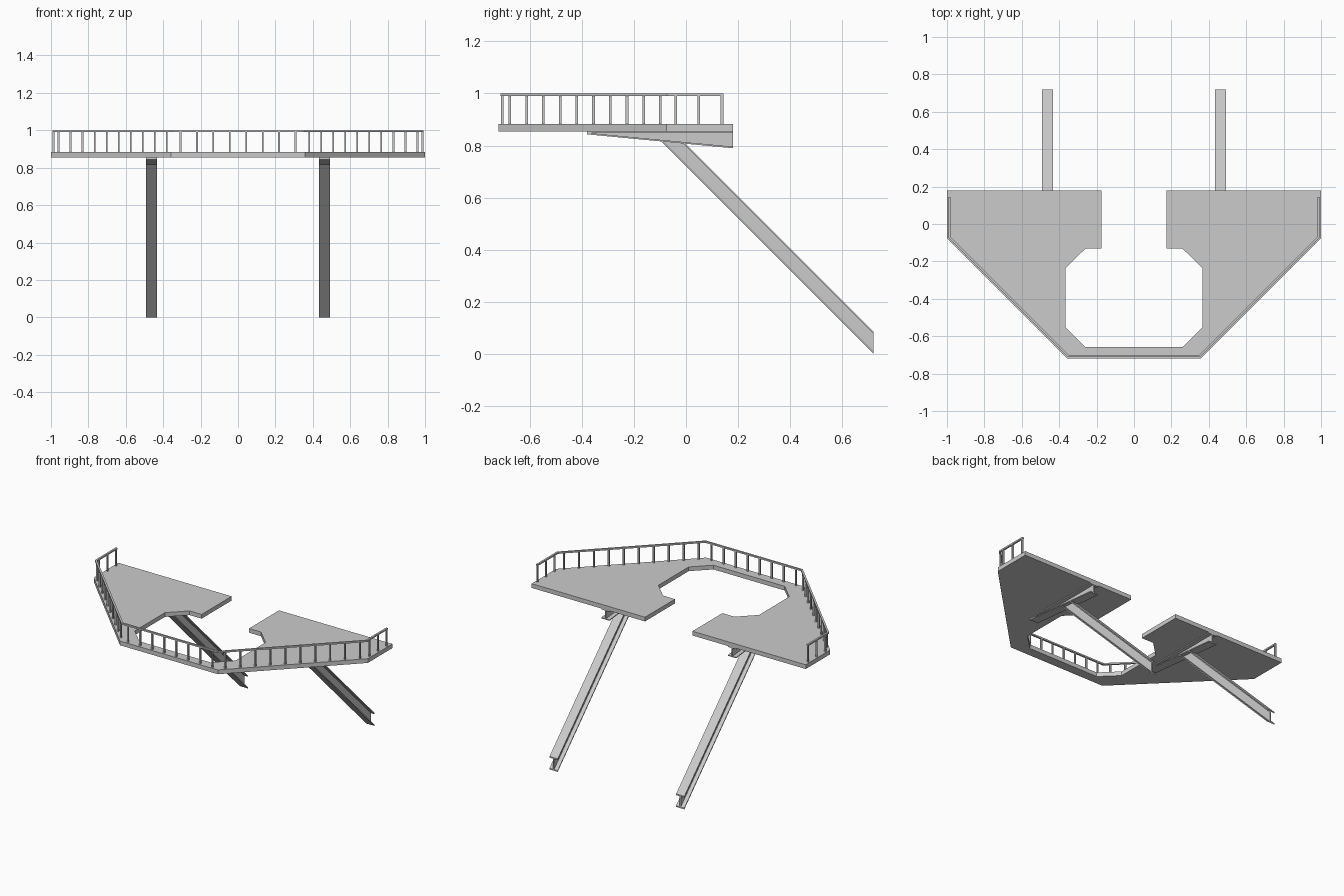
import bpy, bmesh
from mathutils import Vector

if "Cube" in bpy.data.objects:
    bpy.data.objects.remove(bpy.data.objects["Cube"])

DECK_LO, DECK_HI = 0.855, 0.883
BEAM_X, BEAM_W, WEB = 0.462, 0.06, 0.008


def finish(name, bm, mirror):
    bmesh.ops.recalc_face_normals(bm, faces=bm.faces)
    me = bpy.data.meshes.new(name)
    bm.to_mesh(me)
    bm.free()
    ob = bpy.data.objects.new(name, me)
    bpy.context.collection.objects.link(ob)
    if mirror:
        ob.modifiers.new("mirror", 'MIRROR').use_mirror_merge = False
    return ob


def add_prism(bm, pts, lo, hi, axis):
    """Extrude a 2D outline along z (xy outline) or x (yz outline)."""
    place = (lambda p: (p[0], p[1], lo)) if axis == 'z' else (lambda p: (lo, p[0], p[1]))
    f = bm.faces.new([bm.verts.new(place(p)) for p in pts])
    new = bmesh.ops.extrude_face_region(bm, geom=[f])['geom']
    d = Vector((0, 0, hi - lo)) if axis == 'z' else Vector((hi - lo, 0, 0))
    bmesh.ops.translate(bm, vec=d, verts=[v for v in new if isinstance(v, bmesh.types.BMVert)])


def panel(name, pts, mirror=True):
    bm = bmesh.new()
    add_prism(bm, pts, DECK_LO, DECK_HI, 'z')
    return finish(name, bm, mirror)


def i_beam(name, top_flange, web, bottom_flange):
    bm = bmesh.new()
    for pts, w in ((top_flange, BEAM_W), (web, WEB), (bottom_flange, BEAM_W)):
        add_prism(bm, pts, BEAM_X - w / 2, BEAM_X + w / 2, 'x')
    return finish(name, bm, True)


# Deck panels
panel("rear_deck", [(0.173, 0.18), (0.173, -0.073), (0.832, -0.073), (0.832, 0.18)])
panel("side_deck", [(0.832, 0.18), (0.832, -0.244), (1.0, -0.075), (1.0, 0.18)])
panel("main_deck", [(0.173, -0.073), (0.832, -0.073), (0.832, -0.244), (0.357, -0.72),
                    (0.26, -0.657), (0.367, -0.552), (0.367, -0.237), (0.26, -0.132),
                    (0.173, -0.132)])
panel("front_deck", [(-0.357, -0.72), (0.357, -0.72), (0.26, -0.657), (-0.26, -0.657)], False)

# Tapered beams under the deck
T = 0.006
Y0, Y1 = -0.38, 0.18


def underside(y):
    return 0.807 - 0.095 * y


def strip(y0, y1, top, bottom):
    return [(y0, bottom(y0)), (y1, bottom(y1)), (y1, top(y1)), (y0, top(y0))]


i_beam("deck_beam",
       strip(Y0, Y1, lambda y: DECK_LO, lambda y: DECK_LO - T),
       strip(Y0, Y1, lambda y: DECK_LO - T, lambda y: underside(y) + T),
       strip(Y0, Y1, lambda y: underside(y) + T, underside))


# Sloping struts, cut to the beam above and plumb at the foot
def strut_strip(c_top, c_low, foot=0.72):
    pts = []
    for c in (c_low, c_top):
        y = (c - 0.807) / 0.905
        pts.append([(y, underside(y)), (foot, c - foot)])
    return [pts[0][0], pts[0][1], pts[1][1], pts[1][0]]


C_TOP, C_LOW, TV = 0.806, 0.72, 0.0085
i_beam("strut", strut_strip(C_TOP, C_TOP - TV),
       strut_strip(C_TOP - TV, C_LOW + TV), strut_strip(C_LOW + TV, C_LOW))

# Railing posts
R = 0.005
SIDE_X, FRONT_Y, CORNER_X, CORNER_Y = 0.987, -0.706, 0.351, -0.07
spots = [(SIDE_X, y) for y in (-0.04, 0.049, 0.138)]
spots += [(0.381 + 0.0642 * i, -0.676 + 0.0642 * i) for i in range(10)]
spots += [(0.044 + 0.088 * i, FRONT_Y) for i in range(4)]
bm = bmesh.new()
for x, y in spots:
    add_prism(bm, [(x - R, y - R), (x + R, y - R), (x + R, y + R), (x - R, y + R)],
              DECK_HI, 0.992, 'z')
finish("railing_posts", bm, True)

# Handrail: rectangular section swept along the outer edge
path = [(SIDE_X, 0.144), (SIDE_X, CORNER_Y), (CORNER_X, FRONT_Y)]
path += [(-x, y) for x, y in reversed(path)]
H = 0.006
bm = bmesh.new()
rings = []
for i, p in enumerate(path):
    p = Vector(p)
    dirs = []
    if i > 0:
        dirs.append((p - Vector(path[i - 1])).normalized())
    if i < len(path) - 1:
        dirs.append((Vector(path[i + 1]) - p).normalized())
    t = sum(dirs, Vector((0, 0))).normalized()
    n = Vector((-t.y, t.x)) * (H / t.dot(dirs[0]))
    a, b = p + n, p - n
    rings.append([bm.verts.new((q.x, q.y, z)) for q, z in
                  ((a, 0.99), (b, 0.99), (b, 1.0), (a, 1.0))])
for r, s in zip(rings, rings[1:]):
    for k in range(4):
        bm.faces.new((r[k], r[(k + 1) % 4], s[(k + 1) % 4], s[k]))
bm.faces.new(rings[0])
bm.faces.new(rings[-1])
finish("handrail", bm, False)
